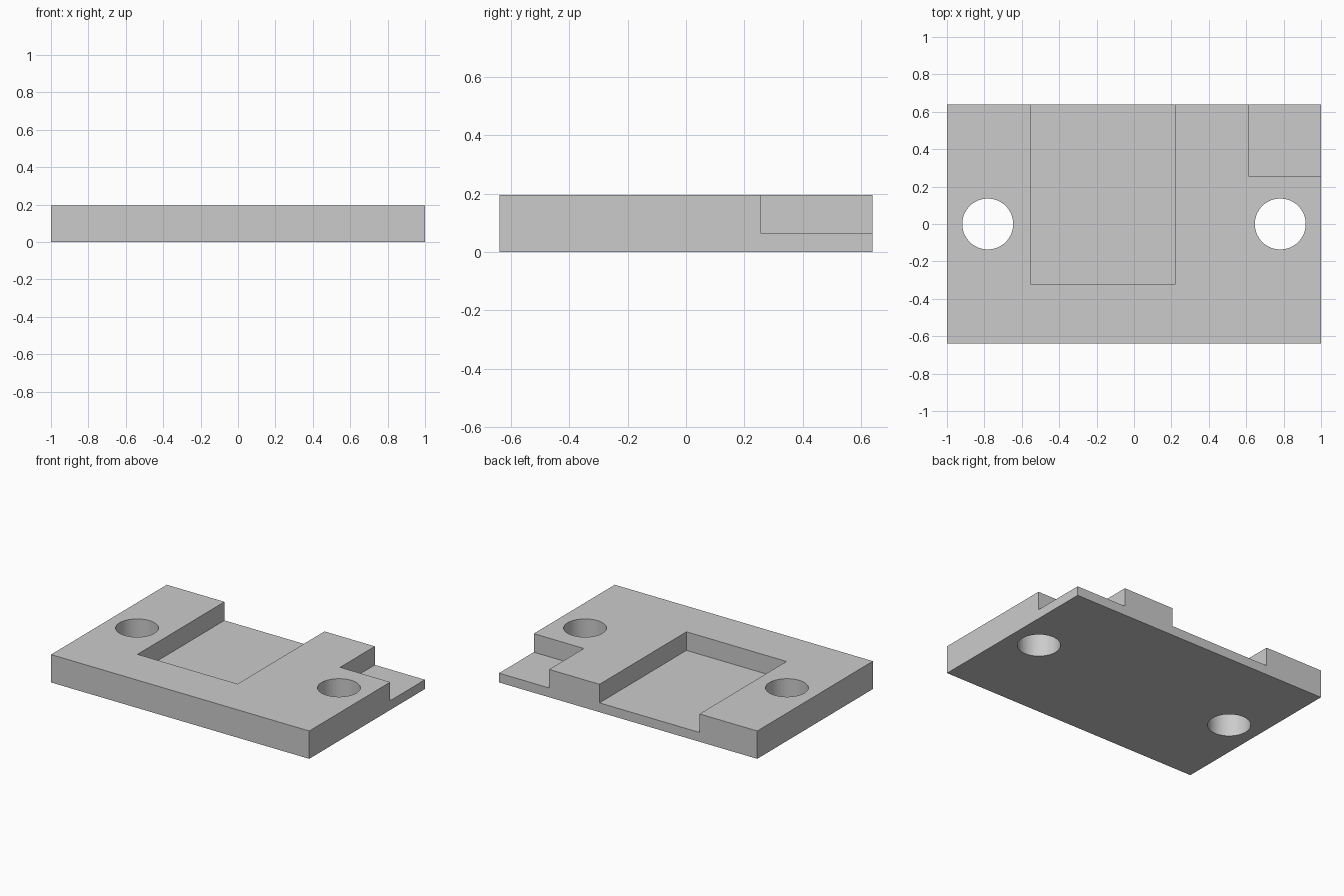
import bpy

if "Cube" in bpy.data.objects:
    bpy.data.objects.remove(bpy.data.objects["Cube"], do_unlink=True)

HALF_X, HALF_Y, HEIGHT = 1.0, 0.64, 0.195
FLOOR = 0.065      # height of the recessed floors
OVER = 0.2         # how far cutters reach past the plate

grey = bpy.data.materials.new("plain grey")
grey.use_nodes = True
grey.diffuse_color = (0.6, 0.6, 0.6, 1)
grey.node_tree.nodes["Principled BSDF"].inputs["Base Color"].default_value = (0.6, 0.6, 0.6, 1)


def box(name, low, high):
    """Box spanning two opposite corners."""
    bpy.ops.mesh.primitive_cube_add(size=1, location=[(a + b) / 2 for a, b in zip(low, high)])
    obj = bpy.context.object
    obj.name = name
    obj.scale = [b - a for a, b in zip(low, high)]
    bpy.ops.object.transform_apply(location=True, rotation=False, scale=True)
    obj.data.materials.append(grey)
    return obj


def hole(name, x):
    """Round cutter for a through hole."""
    bpy.ops.mesh.primitive_cylinder_add(vertices=64, radius=0.136, depth=1, location=(x, 0, 0))
    obj = bpy.context.object
    obj.name = name
    obj.data.materials.append(grey)
    return obj


# Base plate
plate = box("base_plate", (-HALF_X, -HALF_Y, 0), (HALF_X, HALF_Y, HEIGHT))

# Open-backed pocket, corner step and two bolt holes
cutters = [
    box("pocket_cutter", (-0.553, -0.322, FLOOR), (0.222, HALF_Y + OVER, HEIGHT + OVER)),
    box("corner_cutter", (0.612, 0.256, FLOOR), (HALF_X + OVER, HALF_Y + OVER, HEIGHT + OVER)),
    hole("right_hole_cutter", -0.782),
    hole("left_hole_cutter", 0.782),
]

bpy.ops.object.select_all(action="DESELECT")
plate.select_set(True)
bpy.context.view_layer.objects.active = plate
for cutter in cutters:
    cutter.hide_render = True
    cut = plate.modifiers.new(cutter.name, "BOOLEAN")
    cut.operation = "DIFFERENCE"
    cut.solver = "EXACT"
    cut.object = cutter
    bpy.ops.object.modifier_apply(modifier=cut.name)
    bpy.data.objects.remove(cutter, do_unlink=True)

# Smooth hole walls, sharp edges elsewhere
bpy.ops.object.shade_smooth_by_angle()
